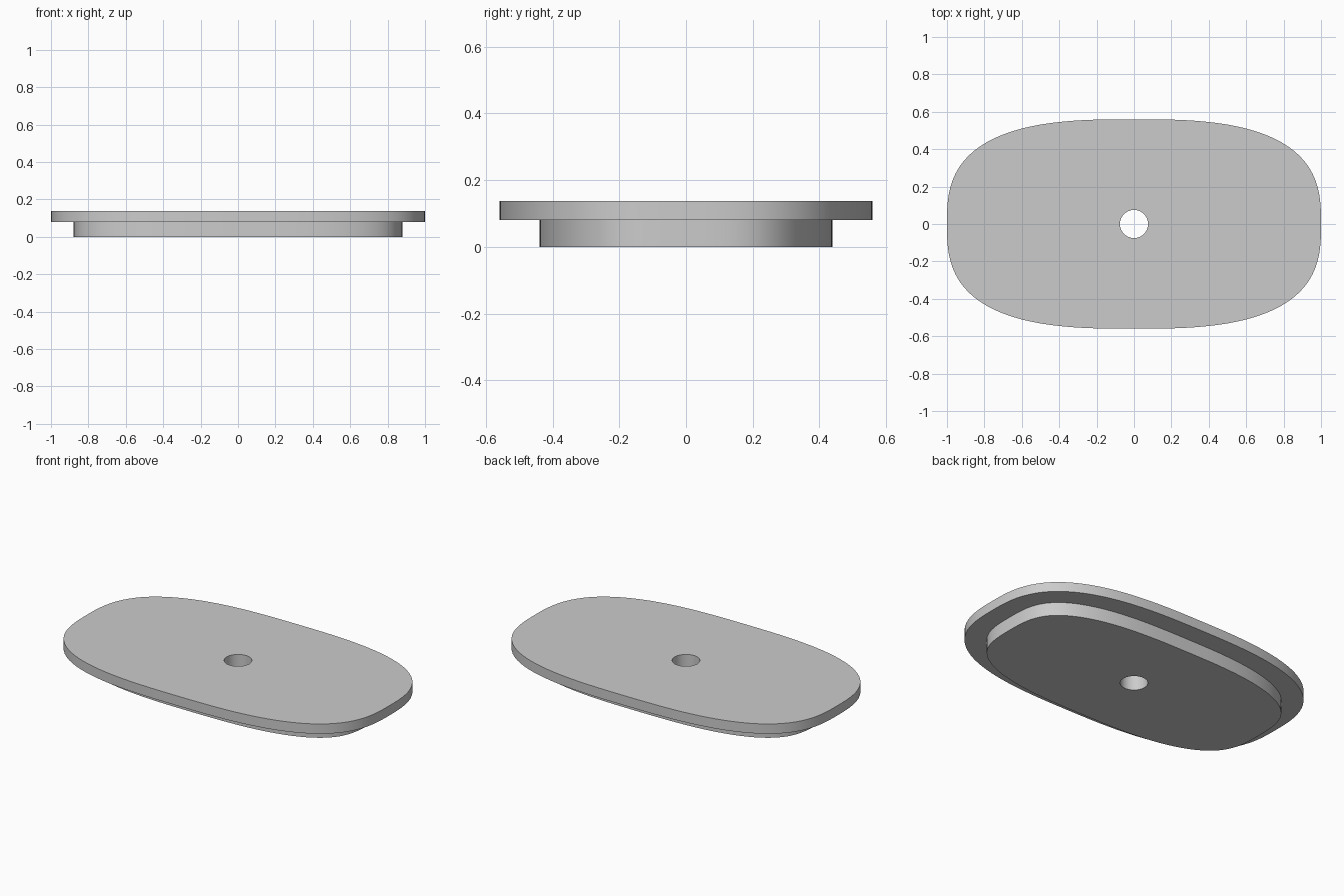
import bpy
import bmesh
from math import cos, sin, tau, radians
from mathutils import Vector

if "Cube" in bpy.data.objects:
    bpy.data.objects.remove(bpy.data.objects["Cube"], do_unlink=True)

HALF_LENGTH, HALF_WIDTH, ROUNDNESS = 1.0, 0.56, 2.85
RIM = 0.12          # inward step from flange to plug
HOLE = 0.075
STEP_Z, TOP_Z = 0.08, 0.138
SEGMENTS = 160


def oval_point(angle, inset=0.0):
    """Point on the superellipse outline, moved inward along its normal."""
    c, s = cos(angle), sin(angle)
    n = ROUNDNESS
    r = (abs(c / HALF_LENGTH) ** n + abs(s / HALF_WIDTH) ** n) ** (-1 / n)
    p = Vector((r * c, r * s))
    normal = Vector((
        abs(p.x) ** (n - 1) / HALF_LENGTH ** n * (1 if c > 0 else -1),
        abs(p.y) ** (n - 1) / HALF_WIDTH ** n * (1 if s > 0 else -1),
    )).normalized()
    return p - normal * inset


def hole_point(angle):
    return Vector((cos(angle), sin(angle))) * HOLE


def plug_point(angle):
    return oval_point(angle, RIM)


# Stepped section: rings from the hole, out round the plug and flange, and back
section = [
    (hole_point, 0), (plug_point, 0), (plug_point, STEP_Z),
    (oval_point, STEP_Z), (oval_point, TOP_Z), (hole_point, TOP_Z),
]

bm = bmesh.new()
angles = [tau * i / SEGMENTS for i in range(SEGMENTS)]
rings = [[bm.verts.new((*outline(a), z)) for a in angles] for outline, z in section]
for k, ring in enumerate(rings):
    following = rings[(k + 1) % len(rings)]
    for i in range(SEGMENTS):
        j = (i + 1) % SEGMENTS
        bm.faces.new((ring[i], ring[j], following[j], following[i]))
bmesh.ops.recalc_face_normals(bm, faces=bm.faces)

mesh = bpy.data.meshes.new("stepped_oval_plate")
bm.to_mesh(mesh)
bm.free()
plate = bpy.data.objects.new("stepped_oval_plate", mesh)
bpy.context.collection.objects.link(plate)

# Plain grey finish
grey = bpy.data.materials.new("light_grey")
grey.use_nodes = True
colour = (0.6, 0.6, 0.6, 1)
grey.diffuse_color = colour
grey.node_tree.nodes["Principled BSDF"].inputs["Base Color"].default_value = colour
mesh.materials.append(grey)

# Smooth walls, crisp rims
bpy.ops.object.select_all(action="DESELECT")
plate.select_set(True)
bpy.context.view_layer.objects.active = plate
bpy.ops.object.shade_smooth_by_angle(angle=radians(30))
